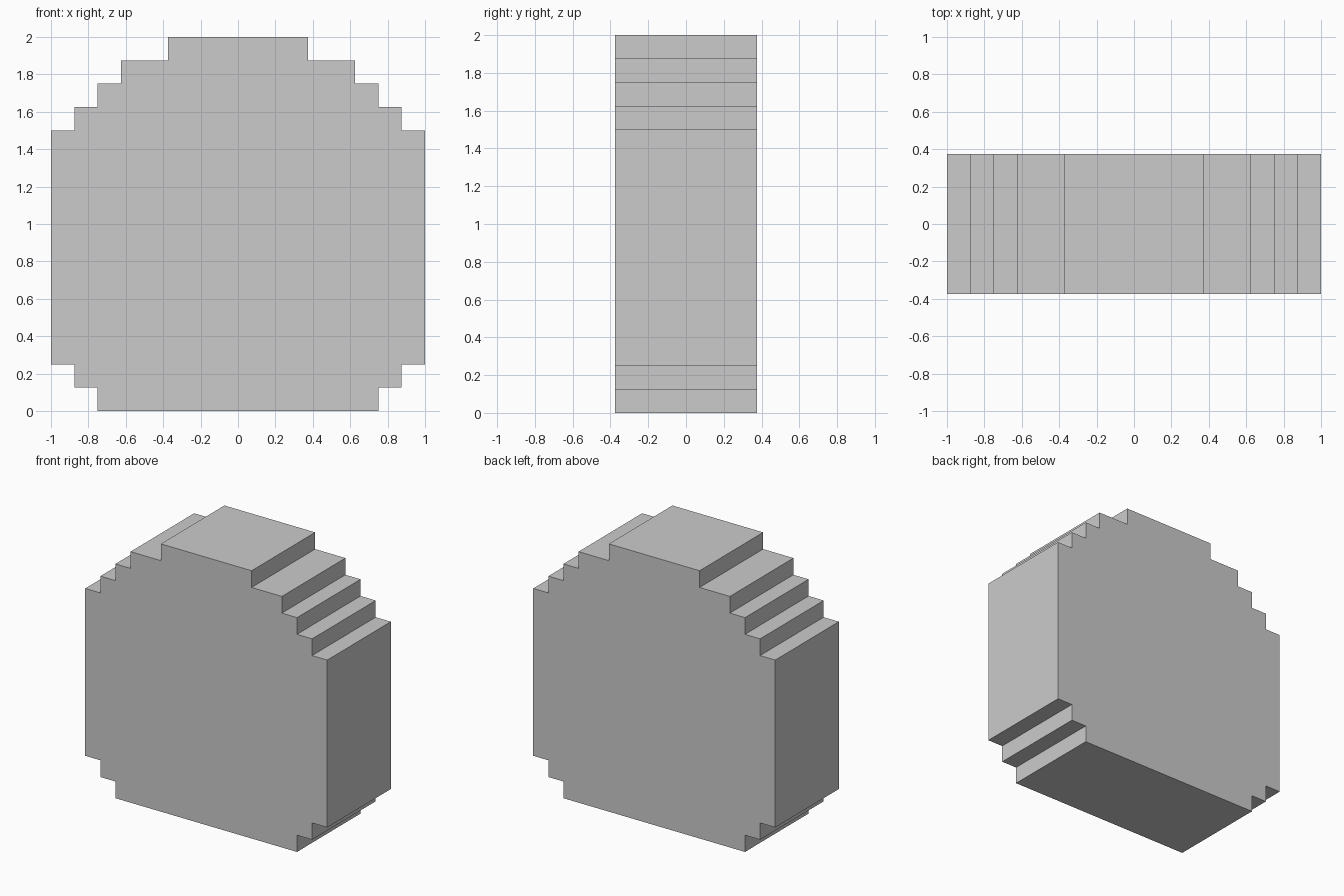
import bpy
import bmesh

if "Cube" in bpy.data.objects:
    bpy.data.objects.remove(bpy.data.objects["Cube"])

U = 0.125            # one stair step
HALF_DEPTH = 3 * U

# Stepped outline, bottom to top: (half width, top height) of each layer in steps
LAYERS = [(6, 1), (7, 2), (8, 12), (7, 13), (6, 14), (5, 15), (3, 16)]

# Right edge of the outline, then mirrored for the left edge
right, z = [], 0
for half_width, top in LAYERS:
    right += [(half_width * U, z * U), (half_width * U, top * U)]
    z = top
outline = right + [(-x, h) for x, h in reversed(right)]

# Slab: fill the front face and extrude it to the back
bm = bmesh.new()
front = bm.faces.new([bm.verts.new((x, -HALF_DEPTH, h)) for x, h in outline])
extruded = bmesh.ops.extrude_face_region(bm, geom=[front], use_keep_orig=True)
back_verts = [g for g in extruded["geom"] if isinstance(g, bmesh.types.BMVert)]
bmesh.ops.translate(bm, verts=back_verts, vec=(0, 2 * HALF_DEPTH, 0))
bmesh.ops.recalc_face_normals(bm, faces=bm.faces)

mesh = bpy.data.meshes.new("stepped_round_slab")
bm.to_mesh(mesh)
bm.free()
slab = bpy.data.objects.new("stepped_round_slab", mesh)
bpy.context.collection.objects.link(slab)
